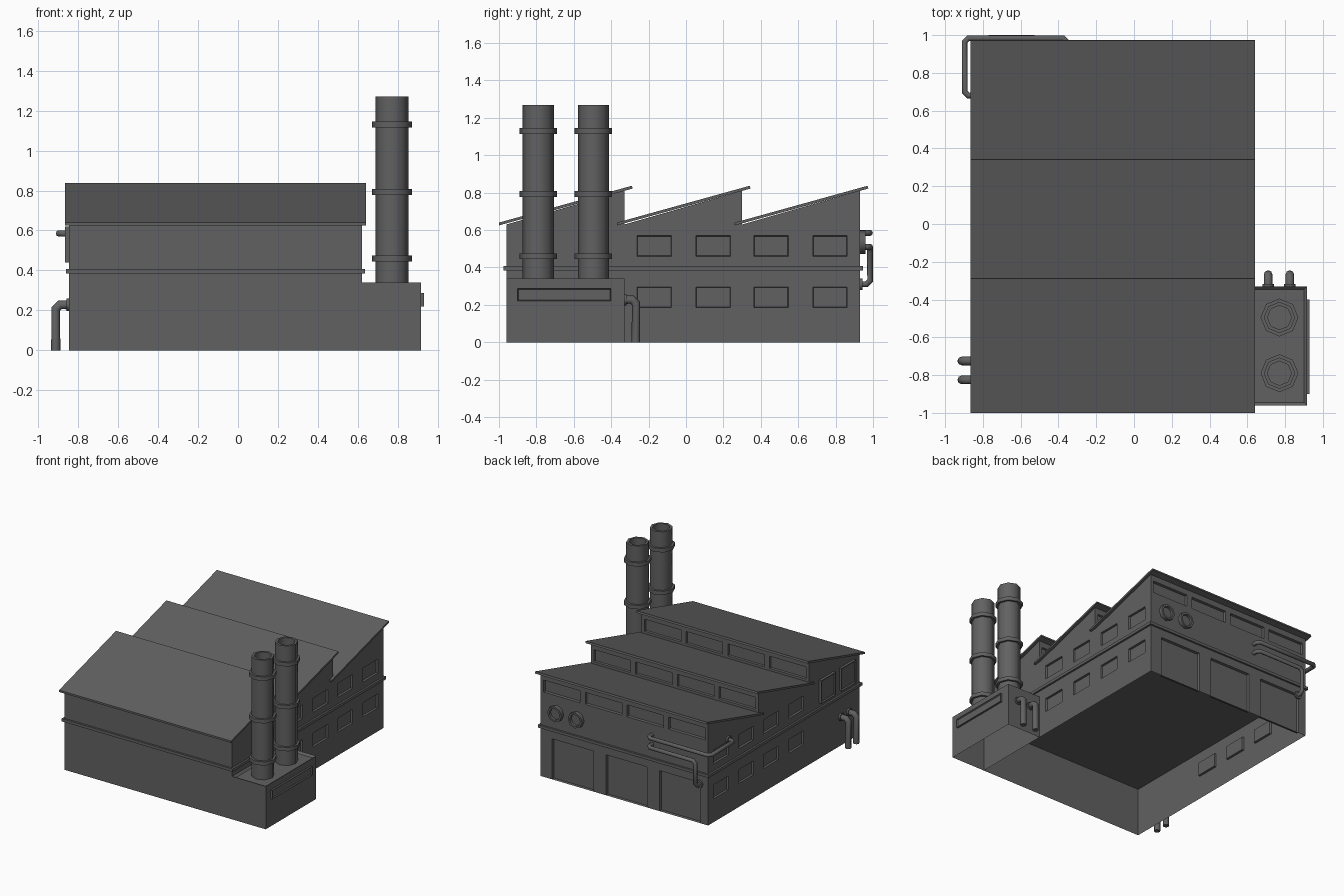
import bpy, bmesh, math
from mathutils import Vector, Matrix

cube = bpy.data.objects.get("Cube")
if cube:
    bpy.data.objects.remove(cube, do_unlink=True)

grey = bpy.data.materials.new("dark_grey")
grey.use_nodes = True
GREY = (0.12, 0.12, 0.12, 1)
grey.diffuse_color = GREY
for node in grey.node_tree.nodes:
    if node.type == "BSDF_PRINCIPLED":
        node.inputs["Base Color"].default_value = GREY

# Main dimensions
LEFT, RIGHT, FRONT, BACK = -0.845, 0.62, -0.96, 0.93
EAVE, PEAK, TOOTH = 0.63, 0.81, 0.63


def finish(name, bm, smooth=False):
    mesh = bpy.data.meshes.new(name)
    bm.to_mesh(mesh)
    bm.free()
    return add(name, mesh, smooth)


def add(name, mesh, smooth=False):
    obj = bpy.data.objects.new(name, mesh)
    bpy.context.scene.collection.objects.link(obj)
    mesh.materials.clear()
    mesh.materials.append(grey)
    if smooth:
        bpy.ops.object.select_all(action="DESELECT")
        obj.select_set(True)
        bpy.context.view_layer.objects.active = obj
        bpy.ops.object.shade_smooth_by_angle(angle=math.radians(50))
    return obj


def wall(name, axis, pos, span, heights, holes, flip, depth=0.015):
    """Flat wall facing along an axis, with recessed rectangular openings."""
    bm = bmesh.new()
    ts = sorted({*span, *[t for h in holes for t in h[:2]]})
    zs = sorted({*heights, *[z for h in holes for z in h[2:]]})
    cells = []
    for t0, t1 in zip(ts, ts[1:]):
        for z0, z1 in zip(zs, zs[1:]):
            corners = [(t0, z0), (t1, z0), (t1, z1), (t0, z1)]
            if flip:
                corners.reverse()
            points = [(pos, t, z) if axis == "x" else (t, pos, z) for t, z in corners]
            face = bm.faces.new([bm.verts.new(p) for p in points])
            cells.append((face, (t0 + t1) / 2, (z0 + z1) / 2))
    bmesh.ops.remove_doubles(bm, verts=bm.verts[:], dist=1e-5)
    bm.normal_update()
    for a, b, c, d in holes:
        region = [f for f, t, z in cells if a < t < b and c < z < d]
        bmesh.ops.inset_region(bm, faces=region, thickness=0.003, depth=-depth,
                               use_boundary=True, use_even_offset=True)
    return finish(name, bm)


def box(name, lo, hi, inset=None, rim=0.015, depth=-0.008, drop=()):
    """Box with an optional recessed face and optional missing faces."""
    lo, hi = Vector(lo), Vector(hi)
    bm = bmesh.new()
    bmesh.ops.create_cube(bm, size=1)
    for v in bm.verts:
        v.co = Vector((lo[i] + (v.co[i] + 0.5) * (hi[i] - lo[i]) for i in range(3)))
    bm.normal_update()
    faces = lambda d: [f for f in bm.faces if f.normal.dot(Vector(d)) > 0.9]
    if inset:
        bmesh.ops.inset_region(bm, faces=faces(inset), thickness=rim, depth=depth)
    for d in drop:
        bmesh.ops.delete(bm, geom=faces(d), context="FACES")
    return finish(name, bm)


def prism(name, profile, x0, x1):
    """Extrude a y-z profile along x."""
    bm = bmesh.new()
    face = bm.faces.new([bm.verts.new((x0, y, z)) for y, z in profile])
    out = bmesh.ops.extrude_face_region(bm, geom=[face], use_keep_orig=True)
    for v in out["geom"]:
        if isinstance(v, bmesh.types.BMVert):
            v.co.x = x1
    bmesh.ops.recalc_face_normals(bm, faces=bm.faces[:])
    return finish(name, bm)


def lathe(name, profile, place, direction=(0, 0, 1)):
    """Eight-sided turned shape standing at a place along a direction."""
    bm = bmesh.new()
    vs = [bm.verts.new((r, 0, z)) for r, z in profile]
    edges = [bm.edges.new(pair) for pair in zip(vs, vs[1:])]
    bmesh.ops.spin(bm, geom=vs + edges, cent=(0, 0, 0), axis=(0, 0, 1),
                   angle=math.tau, steps=8)
    bmesh.ops.remove_doubles(bm, verts=bm.verts[:], dist=1e-5)
    bmesh.ops.recalc_face_normals(bm, faces=bm.faces[:])
    turn = Vector((0, 0, 1)).rotation_difference(Vector(direction)).to_matrix().to_4x4()
    bm.transform(Matrix.Translation(place) @ turn)
    return finish(name, bm, True)


def pipe(name, corners, radius, cut=0.02):
    """Eight-sided pipe with chamfered elbows."""
    pts = [Vector(c) for c in corners]
    path = [pts[0]]
    for a, b, c in zip(pts, pts[1:], pts[2:]):
        path += [b + (a - b).normalized() * cut, b + (c - b).normalized() * cut]
    path.append(pts[-1])
    curve = bpy.data.curves.new(name + "_path", "CURVE")
    curve.dimensions = "3D"
    curve.bevel_depth, curve.bevel_resolution, curve.use_fill_caps = radius, 2, True
    spline = curve.splines.new("POLY")
    spline.points.add(len(path) - 1)
    for p, co in zip(spline.points, path):
        p.co = (*co, 1)
    temp = bpy.data.objects.new(name + "_path", curve)
    bpy.context.scene.collection.objects.link(temp)
    graph = bpy.context.evaluated_depsgraph_get()
    mesh = bpy.data.meshes.new_from_object(temp.evaluated_get(graph))
    bpy.data.objects.remove(temp, do_unlink=True)
    return add(name, mesh, True)


# Side walls with two rows of windows, and the plain front wall
side_windows = [(y - 0.092, y + 0.092, z, z + 0.11)
                for y in (-0.17, 0.145, 0.455, 0.77) for z in (0.185, 0.46)]
for name, x, flip in (("left_wall", LEFT, True), ("right_wall", RIGHT, False)):
    wall(name, "x", x, (FRONT, BACK), (0, EAVE), side_windows, flip)
wall("front_wall", "y", FRONT, (LEFT, RIGHT), (0, EAVE), [], False)

# Back wall with loading doors, and the high window rows of the three roof teeth
middle = (LEFT + RIGHT) / 2
high_windows = [(middle + k * 0.365 - 0.16, middle + k * 0.365 + 0.16, 0.67, 0.765)
                for k in (-1.5, -0.5, 0.5, 1.5)]
doors = [(x - 0.18, x + 0.18, 0, 0.32) for x in (-0.6, -0.13, 0.34)]
wall("back_wall", "y", BACK, (LEFT, RIGHT), (0, PEAK), doors + high_windows, True, 0.02)

# Sawtooth roof: gable ends, window walls and sloping slabs
for i in range(3):
    y0 = FRONT + i * TOOTH
    y1 = y0 + TOOTH
    if i < 2:
        wall(f"roof_window_wall_{i}", "y", y1, (LEFT, RIGHT), (EAVE, PEAK),
             high_windows, True)
    for side, x in (("left", LEFT), ("right", RIGHT)):
        bm = bmesh.new()
        gable = [(x, y0, EAVE), (x, y1, EAVE), (x, y1, PEAK)]
        if side == "left":
            gable.reverse()
        bm.faces.new([bm.verts.new(p) for p in gable])
        finish(f"{side}_gable_{i}", bm)
    a = y0 - 0.04
    prism(f"roof_slab_{i}", [(a, 0.625), (a + 0.715, 0.822), (a + 0.711, 0.837), (a, 0.64)],
          LEFT - 0.02, RIGHT + 0.02)

# Floor band between the storeys
box("storey_band", (LEFT - 0.015, FRONT - 0.015, 0.385), (RIGHT + 0.015, BACK + 0.015, 0.407))

# Boiler annex with its sunken roof and side panel
box("annex", (RIGHT, FRONT, 0), (0.915, -0.33, 0.34), (0, 0, 1), 0.022, -0.015,
    [(0, 0, -1), (-1, 0, 0)])
box("annex_panel", (0.91, -0.9, 0.22), (0.93, -0.4, 0.287), (1, 0, 0), 0.008)

# Chimneys with three collars and a hollow top
stack = [(0.083, 0.32)]
for z in (0.445, 0.778, 1.115):
    stack += [(0.083, z), (0.1, z), (0.1, z + 0.03), (0.083, z + 0.03)]
stack += [(0.083, 1.27), (0.064, 1.27), (0.064, 1.2), (0, 1.2)]
for i, y in enumerate((-0.79, -0.495)):
    lathe(f"chimney_{i}", stack, (0.77, y, 0))

# Round vents on the back wall
for i, x in enumerate((0.3, 0.48)):
    lathe(f"round_vent_{i}", [(0.062, 0), (0.062, 0.03), (0.046, 0.03), (0.046, 0.01), (0, 0.01)],
          (x, BACK, 0.535), (0, 1, 0))

# Tall framed panels on the left wall
for i, y in enumerate((-0.8, -0.545)):
    box(f"tall_panel_{i}", (LEFT - 0.02, y - 0.09, 0.44), (LEFT + 0.01, y + 0.09, 0.62), (-1, 0, 0))

# Ground pipes with wall flanges
flange = [(0.031, 0), (0.031, 0.013), (0, 0.013)]
for i, y in enumerate((-0.825, -0.725)):
    pipe(f"left_ground_pipe_{i}", [(LEFT, y, 0.228), (-0.912, y, 0.228), (-0.912, y, 0)], 0.023)
    lathe(f"left_flange_{i}", flange, (LEFT, y, 0.228), (-1, 0, 0))
for i, x in enumerate((0.71, 0.825)):
    pipe(f"annex_ground_pipe_{i}", [(x, -0.33, 0.228), (x, -0.268, 0.228), (x, -0.268, 0)], 0.023)
    lathe(f"annex_flange_{i}", flange, (x, -0.33, 0.228), (0, 1, 0))

# Wall pipes around the back left corner
pipe("upper_wall_pipe", [(-0.355, BACK, 0.585), (-0.355, 0.984, 0.585), (-0.897, 0.984, 0.585),
                         (-0.897, 0.68, 0.585), (LEFT, 0.68, 0.585)], 0.016)
pipe("lower_wall_pipe", [(-0.355, BACK, 0.51), (-0.355, 0.984, 0.51), (-0.77, 0.984, 0.51),
                         (-0.77, 0.984, 0.31), (-0.77, BACK, 0.31)], 0.016)
lathe("upper_pipe_flange", flange, (LEFT, 0.68, 0.585), (-1, 0, 0))
lathe("lower_pipe_flange", flange, (-0.77, BACK, 0.31), (0, 1, 0))
